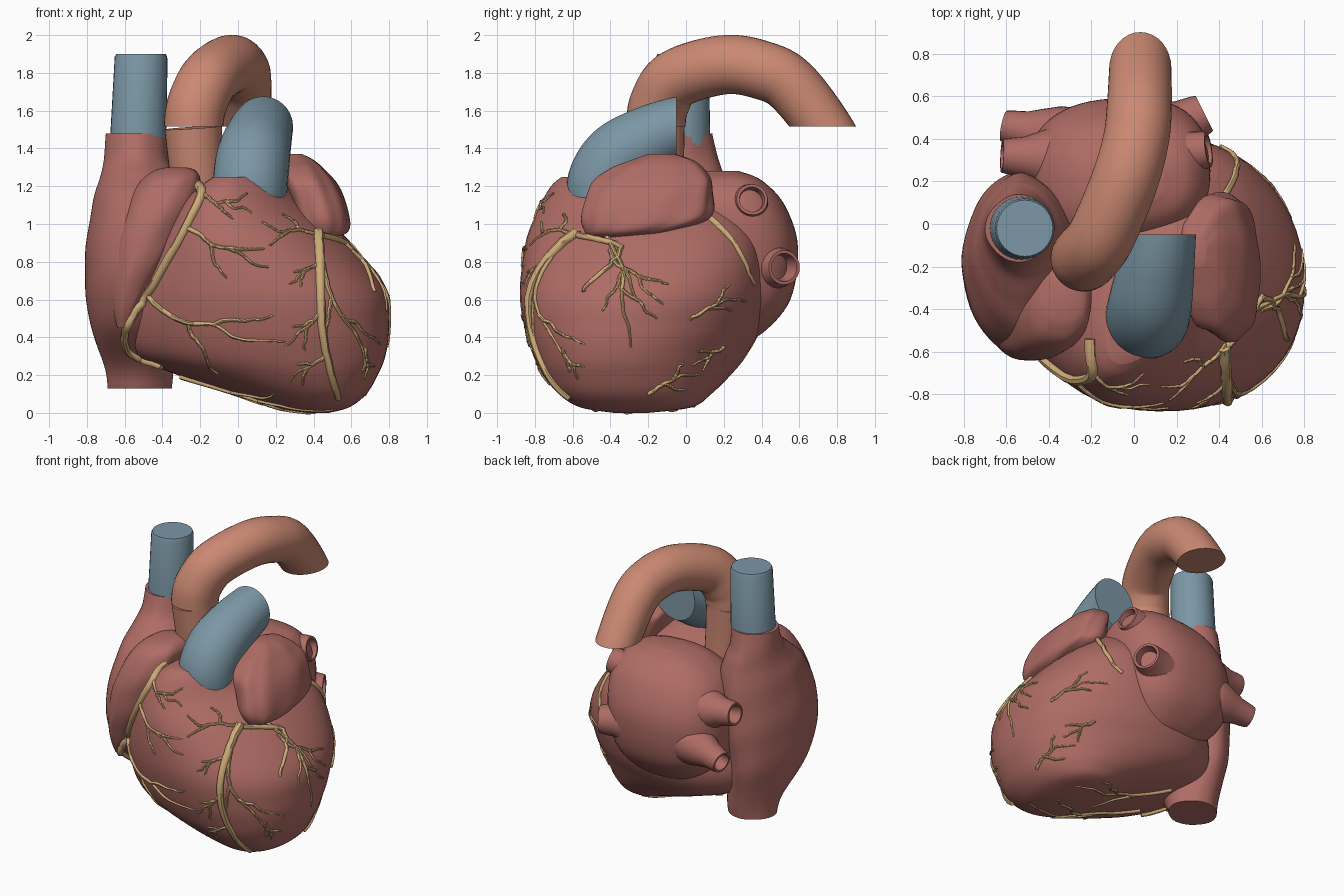
import bpy, bmesh, math, random
from mathutils import Vector
from mathutils.bvhtree import BVHTree

random.seed(4)
if "Cube" in bpy.data.objects:
    bpy.data.objects.remove(bpy.data.objects["Cube"])


def material(name, red, green, blue):
    mat = bpy.data.materials.new(name)
    mat.use_nodes = True
    mat.diffuse_color = (red, green, blue, 1)
    shader = next(n for n in mat.node_tree.nodes if n.type == 'BSDF_PRINCIPLED')
    shader.inputs["Base Color"].default_value = mat.diffuse_color
    return mat


FLESH = material("muscle red", .43, .15, .13)
BLUE = material("vein blue", .2, .31, .38)
ORANGE = material("artery orange", .6, .25, .17)
TAN = material("coronary tan", .62, .41, .19)


def smooth_path(rows, steps):
    """Catmull-Rom interpolation through rows of any width."""
    out = []
    for i in range(len(rows) - 1):
        before, start, end, after = (rows[max(0, min(len(rows) - 1, i + k))] for k in (-1, 0, 1, 2))
        for step in range(steps):
            t = step / steps
            out.append([q + t / 2 * (r - p + t * (2 * p - 5 * q + 4 * r - s + t * (3 * (q - r) + s - p)))
                        for p, q, r, s in zip(before, start, end, after)])
    return out + [list(rows[-1])]


def circle_angles(sides):
    return [math.tau * k / sides for k in range(sides)]


def skin(name, rings, mat, cut=None):
    """Join rings of points with quads, cap both ends, optionally slice by a plane."""
    bm = bmesh.new()
    loops = [[bm.verts.new(point) for point in ring] for ring in rings]
    for lower, upper in zip(loops, loops[1:]):
        for i in range(len(lower)):
            bm.faces.new((lower[i - 1], lower[i], upper[i], upper[i - 1]))
    bm.faces.new(loops[0])
    bm.faces.new(loops[-1])
    if cut:
        geom = bm.verts[:] + bm.edges[:] + bm.faces[:]
        bmesh.ops.bisect_plane(bm, geom=geom, plane_co=cut[0], plane_no=cut[1], clear_outer=True)
        bmesh.ops.holes_fill(bm, edges=[e for e in bm.edges if e.is_boundary])
    bmesh.ops.recalc_face_normals(bm, faces=bm.faces)
    for face in bm.faces:
        face.smooth = True
    for edge in bm.edges:
        edge.smooth = edge.calc_face_angle(0) < math.radians(45)
    mesh = bpy.data.meshes.new(name)
    bm.to_mesh(mesh)
    bm.free()
    mesh.materials.append(mat)
    obj = bpy.data.objects.new(name, mesh)
    bpy.context.collection.objects.link(obj)
    return obj


def loft(name, rows, power=2.0, skew=0.0, twist=0.0, wobble=0.0):
    """Stack rounded sections; each row is z, left x, right x, front y, back y."""
    rings = []
    for z, x_low, x_high, y_low, y_high in smooth_path(rows, 7):
        ring = []
        slant = skew + twist * z ** 3
        for a in circle_angles(56):
            cos, sin = math.cos(a), math.sin(a)
            size = (1 + wobble * math.sin(3 * a + 9 * z) * math.cos(5 * a - 14 * z)) / 2
            dx = size * (x_high - x_low) * math.copysign(abs(cos) ** (2 / power), cos)
            dy = size * (y_high - y_low) * math.copysign(abs(sin) ** (2 / power), sin)
            ring.append(Vector(((x_low + x_high) / 2 + dx, (y_low + y_high) / 2 + dy + slant * dx, z)))
        rings.append(ring)
    return skin(name, rings, FLESH)


def tube(name, path, mat, sides=32, cut=None):
    """Sweep a circle along x, y, z, radius rows."""
    points = [Vector(row[:3]) for row in path]
    side, rings = None, []
    for i, point in enumerate(points):
        along = (points[min(i + 1, len(points) - 1)] - points[max(i - 1, 0)]).normalized()
        side = along.orthogonal() if side is None else side - along * side.dot(along)
        side.normalize()
        up = along.cross(side)
        rings.append([point + path[i][3] * (math.cos(a) * side + math.sin(a) * up)
                      for a in circle_angles(sides)])
    skin(name, rings, mat, cut)


def vein_stub(name, tip, direction, radius):
    """Flared stub with a rolled lip and a hollow mouth."""
    turn = Vector(direction).to_track_quat('Z', 'Y')
    profile = [(-.42, 1.4), (-.34, 1.9), (-.25, 1.8), (-.17, 1.45), (-.1, 1.12), (-.03, 1),
               (0, .92), (0, .75), (-.1, .58)]
    rings = [[Vector(tip) + turn @ Vector((scale * radius * math.cos(a), scale * radius * math.sin(a), depth))
              for a in circle_angles(24)] for depth, scale in profile]
    skin(name, rings, FLESH)


# Heart chambers
ventricles = loft("ventricles", [
    (0, .36, .48, -.38, -.2), (.03, .18, .59, -.56, .03), (.1, -.02, .68, -.67, .13),
    (.2, -.32, .74, -.75, .23), (.3, -.54, .78, -.8, .31), (.45, -.6, .8, -.85, .39),
    (.65, -.56, .78, -.88, .42), (.9, -.43, .6, -.84, .37), (1.1, -.3, .38, -.74, .18),
    (1.2, -.2, .3, -.67, -.05), (1.25, -.13, .24, -.61, -.2)], power=2.15, skew=-.14, twist=.45)
right_atrium = loft("right_atrium", [
    (.13, -.69, -.35, -.18, .14), (.25, -.71, -.34, -.25, .16), (.5, -.79, -.35, -.52, .21),
    (.8, -.81, -.3, -.61, .24), (1.1, -.77, -.27, -.52, .23), (1.25, -.73, -.32, -.36, .2),
    (1.35, -.71, -.37, -.24, .17), (1.48, -.7, -.38, -.18, .14)], power=1.8, wobble=.012)
right_auricle = loft("right_auricle", [
    (.45, -.64, -.58, -.52, -.42), (.6, -.67, -.5, -.59, -.3), (.85, -.66, -.35, -.64, -.2),
    (1.08, -.6, -.24, -.62, -.15), (1.22, -.52, -.2, -.56, -.15), (1.28, -.45, -.22, -.48, -.2),
    (1.3, -.38, -.27, -.4, -.26)], power=2.4, wobble=.02)
loft("left_atrium", [
    (.36, -.15, .05, .1, .25), (.42, -.3, .17, .04, .4), (.6, -.47, .3, -.05, .55),
    (.88, -.5, .35, -.1, .59), (1.1, -.43, .35, -.1, .52), (1.23, -.27, .27, 0, .4),
    (1.28, -.1, .14, .1, .28)], power=2.5, skew=.06)
loft("left_auricle", [
    (.92, .4, .5, -.5, -.3), (.96, .34, .58, -.53, -.08), (1.04, .29, .59, -.54, .12),
    (1.2, .24, .53, -.51, .14), (1.29, .22, .46, -.4, .09), (1.34, .22, .4, -.28, .03),
    (1.37, .25, .34, -.2, -.06)], power=2.5, wobble=.05)

# Pulmonary veins entering the left atrium
vein_stub("upper_left_pulmonary_vein", (.35, .35, 1.13), (1, .15, .2), .09)
vein_stub("lower_left_pulmonary_vein", (.33, .52, .77), (1, .5, 0), .1)
vein_stub("upper_right_pulmonary_vein", (-.62, .32, .98), (-1, .05, .1), .085)
vein_stub("lower_right_pulmonary_vein", (-.61, .46, .68), (-1, .2, -.2), .08)

# Great vessels
tube("superior_vena_cava", [(-.53, -.02, 1.4, .15), (-.513, -.02, 1.88, .14),
                            (-.513, -.02, 1.9, .132)], BLUE)
tube("aorta_root", smooth_path([(-.2, -.13, .95, .13), (-.22, -.15, 1.25, .14),
                                (-.237, -.16, 1.51, .153)], 6), ORANGE)
arch = [(-.23, -.16, 1.4, .155), (-.235, -.16, 1.52, .157), (-.215, -.14, 1.64, .158),
        (-.15, -.05, 1.77, .157), (-.045, .2, 1.843, .157), (.01, .4, 1.815, .155),
        (.025, .56, 1.73, .152), (.03, .76, 1.47, .145), (.03, .86, 1.26, .14)]
tube("aortic_arch", smooth_path(arch, 8), ORANGE, cut=((0, 0, 1.515), (0, 0, -1)))
trunk = [(.06, -.43, 1.08, .195), (.065, -.43, 1.22, .198), (.08, -.35, 1.35, .195),
         (.105, -.2, 1.445, .18), (.13, -.05, 1.51, .162), (.15, .12, 1.55, .15)]
tube("pulmonary_trunk", smooth_path(trunk, 8), BLUE, cut=((0, -.05, 0), (0, 1, 0)))

# Coronary arteries, laid on the muscle along a viewing axis
trees = [BVHTree.FromPolygons([v.co for v in part.data.vertices],
                              [tuple(p.vertices) for p in part.data.polygons])
         for part in (ventricles, right_atrium, right_auricle)]
AXES = {"front": lambda a, b: (Vector((a, -3, b)), Vector((0, 1, 0))),
        "left": lambda a, b: (Vector((3, a, b)), Vector((-1, 0, 0))),
        "lower": lambda a, b: (Vector((a, b, -3)), Vector((0, 0, 1)))}


def artery(name, side, points, thick, thin):
    dense = smooth_path(points, 6)
    rows = []
    for i, point in enumerate(dense):
        origin, ray = AXES[side](*(c + random.uniform(-.002, .002) for c in point))
        hits = [hit for hit in (tree.ray_cast(origin, ray) for tree in trees) if hit[0]]
        if hits:
            nearest = min(hits, key=lambda hit: hit[3])
            radius = thick + (thin - thick) * i / len(dense)
            rows.append((*(nearest[0] + nearest[1] * radius * .3), radius))
    if len(rows) > 2:
        tube(name, rows, TAN, sides=8)


def branch(side, a, b, heading, length, twigs=2):
    """Wandering branch that sprouts shorter twigs to alternate sides."""
    points, angle = [(a, b)], math.radians(heading)
    for step in range(6):
        bend = angle + random.uniform(-.4, .4)
        a += math.cos(bend) * length / 6
        b += math.sin(bend) * length / 6
        points.append((a, b))
    artery(side + "_coronary_branch", side, points, .009 + .008 * length, .005)
    for k in range(twigs):
        turn = 35 if k % 2 else -35
        branch(side, *points[2 + k], heading + turn, length * .4, 0)


artery("right_coronary", "front", [(-.2, 1.2), (-.21, 1.1), (-.44, .68), (-.56, .52),
                                   (-.6, .4), (-.56, .31), (-.4, .25)], .027, .017)
artery("left_descending", "front", [(.42, .95), (.43, .8), (.45, .4), (.53, .08)], .03, .016)
artery("front_circumflex", "front", [(.43, .94), (.58, .89), (.67, .78), (.72, .64)], .018, .01)
artery("back_circumflex", "left", [(.08, 1.07), (.25, .9), (.36, .68)], .018, .01)

# Each branch: start on the viewing plane, heading in degrees, length
for side, starts in {
    "front": [(-.21, 1.17, -15, .32), (-.28, .98, -30, .5), (-.48, .62, -22, .8), (.43, .95, 168, .32),
              (.43, .8, 220, .2), (.45, .57, 230, .3), (.47, .3, 220, .24), (.44, .82, -65, .65)],
    "left": [(-.42, .94, -85, .62), (-.4, .86, -48, .42), (.02, .5, 18, .32), (-.65, .34, -55, .18),
             (-.2, .1, 15, .3), (.2, .35, 215, .2)],
    "lower": [(-.3, -.3, -12, .85), (-.3, .02, -5, .75)],
}.items():
    for start in starts:
        branch(side, *start)
